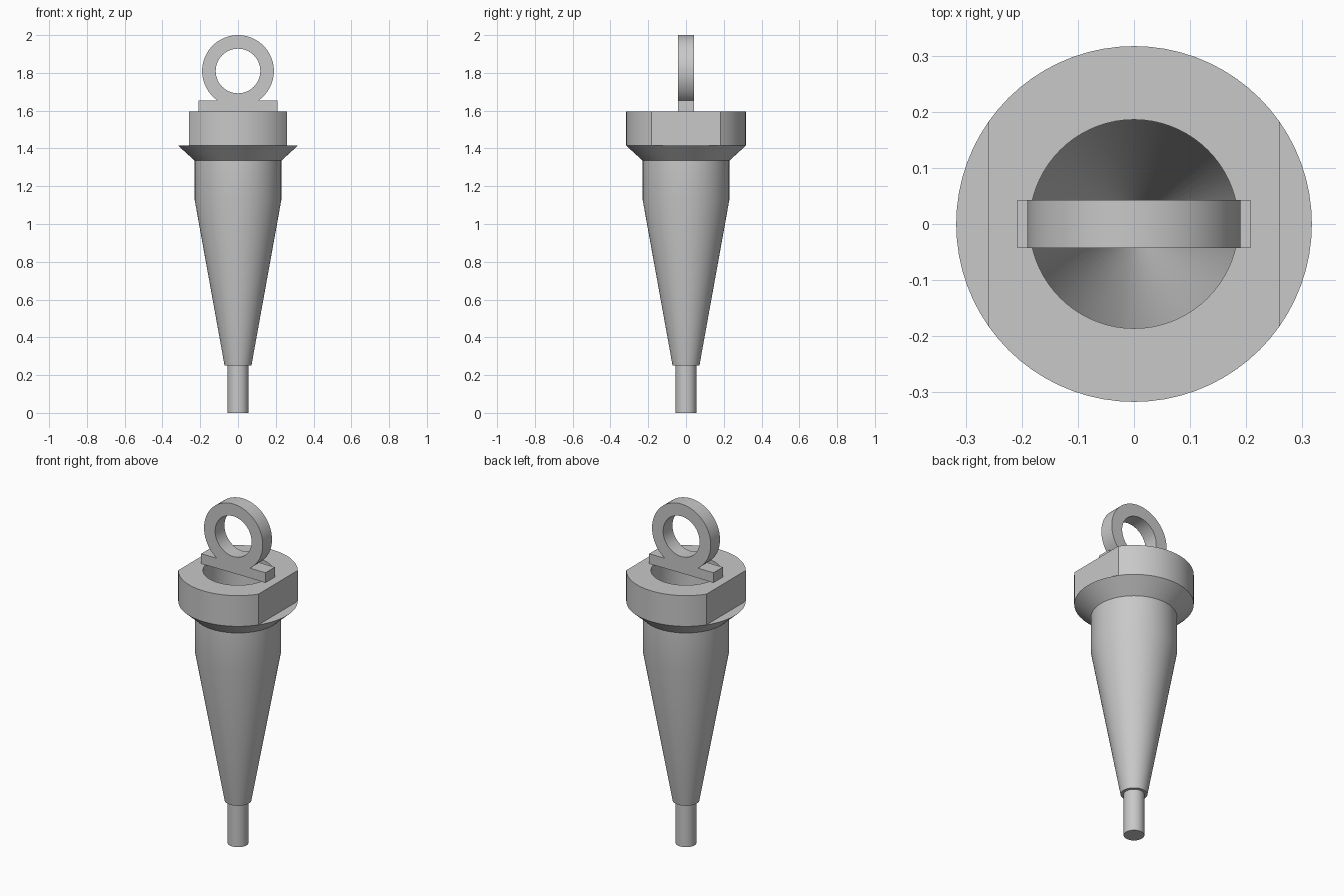
import bpy, bmesh, math

cube = bpy.data.objects.get("Cube")
if cube:
    bpy.data.objects.remove(cube, do_unlink=True)

# One plain grey for the whole model
grey = bpy.data.materials.new("plain grey")
colour = (0.58, 0.58, 0.58, 1)
grey.use_nodes = True
grey.diffuse_color = colour
grey.node_tree.nodes["Principled BSDF"].inputs["Base Color"].default_value = colour


def finish(name, bm):
    bmesh.ops.remove_doubles(bm, verts=bm.verts, dist=0.0001)
    bmesh.ops.recalc_face_normals(bm, faces=bm.faces)
    mesh = bpy.data.meshes.new(name)
    bm.to_mesh(mesh)
    bm.free()
    mesh.materials.append(grey)
    obj = bpy.data.objects.new(name, mesh)
    bpy.context.collection.objects.link(obj)
    bpy.ops.object.select_all(action="DESELECT")
    obj.select_set(True)
    bpy.context.view_layer.objects.active = obj
    bpy.ops.object.shade_smooth_by_angle(angle=math.radians(30))
    return obj


def lathe(name, profile, closed=False, segments=72):
    """Spin (radius, height, x limit) points about z."""
    bm = bmesh.new()
    rings = []
    for radius, z, limit in profile:
        ring = []
        for i in range(segments):
            a = math.tau * i / segments
            x = max(-limit, min(limit, radius * math.cos(a)))
            ring.append(bm.verts.new((x, radius * math.sin(a), z)))
        rings.append(ring)
    pairs = list(zip(rings, rings[1:]))
    if closed:
        pairs.append((rings[-1], rings[0]))
    for low, high in pairs:
        for i in range(segments):
            j = (i + 1) % segments
            bm.faces.new((low[i], low[j], high[j], high[i]))
    return finish(name, bm)


# Hollow tapered body with flange and a collar that has two flat sides
NONE, FLAT = 1, 0.26
lathe("body", [
    (0, 0.25, NONE), (0.071, 0.25, NONE),
    (0.229, 1.125, NONE), (0.229, 1.335, NONE),
    (0.317, 1.415, NONE), (0.317, 1.415, FLAT), (0.317, 1.595, FLAT),
    (0.186, 1.595, NONE), (0.186, 1.125, NONE), (0.03, 0.29, NONE), (0, 0.29, NONE),
])

# Tip pin
lathe("tip_pin", [(0, 0, NONE), (0.055, 0, NONE), (0.055, 0.25, NONE), (0, 0.25, NONE)])

# Crossbar over the opening
bm = bmesh.new()
bmesh.ops.create_cube(bm, size=1)
bmesh.ops.scale(bm, vec=(0.416, 0.086, 0.058), verts=bm.verts)
crossbar = finish("crossbar", bm)
crossbar.location.z = 1.624

# Upright lifting ring
inner, outer, half = 0.118, 0.19, 0.043
ring = lathe("lifting_ring", [(inner, -half, NONE), (outer, -half, NONE),
                              (outer, half, NONE), (inner, half, NONE)], closed=True)
ring.rotation_euler.x = math.pi / 2
ring.location.z = 1.81
